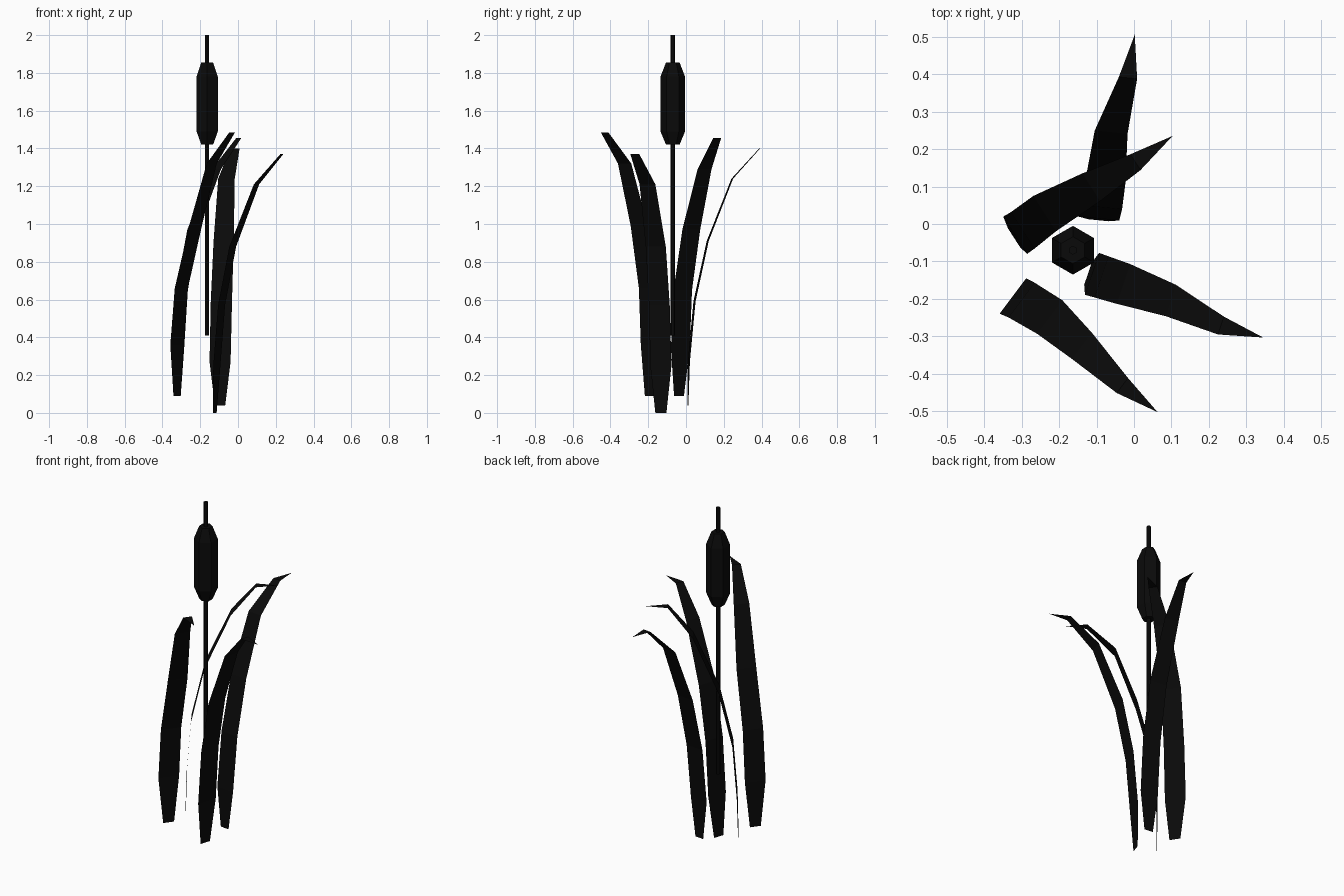
import bpy, bmesh, math
from mathutils import Vector

if "Cube" in bpy.data.objects:
    bpy.data.objects.remove(bpy.data.objects["Cube"])

dark = bpy.data.materials.new("dark")
dark.diffuse_color = (0.003, 0.003, 0.003, 1)
dark.use_nodes = True
dark.node_tree.nodes["Principled BSDF"].inputs["Base Color"].default_value = dark.diffuse_color

def finish(name, bm):
    me = bpy.data.meshes.new(name)
    bm.to_mesh(me)
    bm.free()
    me.materials.append(dark)
    ob = bpy.data.objects.new(name, me)
    bpy.context.collection.objects.link(ob)
    return ob

def lathe(name, profile, cx, cy, sides=6):
    # six-sided turned form from (radius, z) pairs, corners facing +-y
    bm = bmesh.new()
    rings = []
    for r, z in profile:
        angs = [math.pi / 2 + 2 * math.pi * i / sides for i in range(sides)]
        rings.append([bm.verts.new((cx + r * math.cos(a), cy + r * math.sin(a), z)) for a in angs])
    for lo, hi in zip(rings, rings[1:]):
        for i in range(sides):
            j = (i + 1) % sides
            bm.faces.new((lo[i], lo[j], hi[j], hi[i]))
    bm.faces.new(rings[0][::-1])
    bm.faces.new(rings[-1])
    return finish(name, bm)

def blade(name, across, spine, widths=(.062, .118, .116, .112, .088, .05)):
    # flat tapering strip that follows the spine and ends in a point
    across = Vector((across[0], across[1], 0)).normalized()
    bm = bmesh.new()
    rows = [(bm.verts.new(Vector(p) - across * w / 2), bm.verts.new(Vector(p) + across * w / 2))
            for p, w in zip(spine, widths)]
    for (a, b), (c, d) in zip(rows, rows[1:]):
        bm.faces.new((a, b, d, c))
    bm.faces.new((*rows[-1], bm.verts.new(spine[-1])))
    return finish(name, bm)

# Stalk and seed head
CX, CY = -0.163, -0.07
lathe("stalk", [(.012, .41), (.012, 2.0)], CX, CY)
lathe("seed_head", [(.036, 1.42), (.065, 1.49), (.065, 1.78), (.036, 1.855)], CX, CY)

# Four arching leaves
blade("leaf_back", (1, -.1),
      [(-.095, .010, .04), (-.095, .015, .27), (-.088, .045, .59), (-.076, .115, .91),
       (-.061, .245, 1.24), (-.016, .390, 1.40), (.002, .505, 1.40)],
      (.055, .112, .113, .107, .088, .049))
blade("leaf_left", (-.54, .84),
      [(-.320, -.037, .09), (-.317, -.030, .34), (-.297, -.017, .65), (-.238, .028, .97),
       (-.114, .098, 1.29), (.004, .165, 1.455), (.103, .235, 1.455)])
blade("leaf_right", (.32, .95),
      [(-.123, -.133, 0), (-.112, -.133, .25), (-.087, -.141, .57), (-.028, -.160, .88),
       (.098, -.204, 1.21), (.232, -.271, 1.37), (.345, -.303, 1.37)])
blade("leaf_front", (.6, .8),
      [(-.323, -.193, .09), (-.323, -.192, .36), (-.300, -.203, .66), (-.225, -.248, .99),
       (-.139, -.325, 1.32), (-.031, -.431, 1.485), (.063, -.502, 1.485)])
